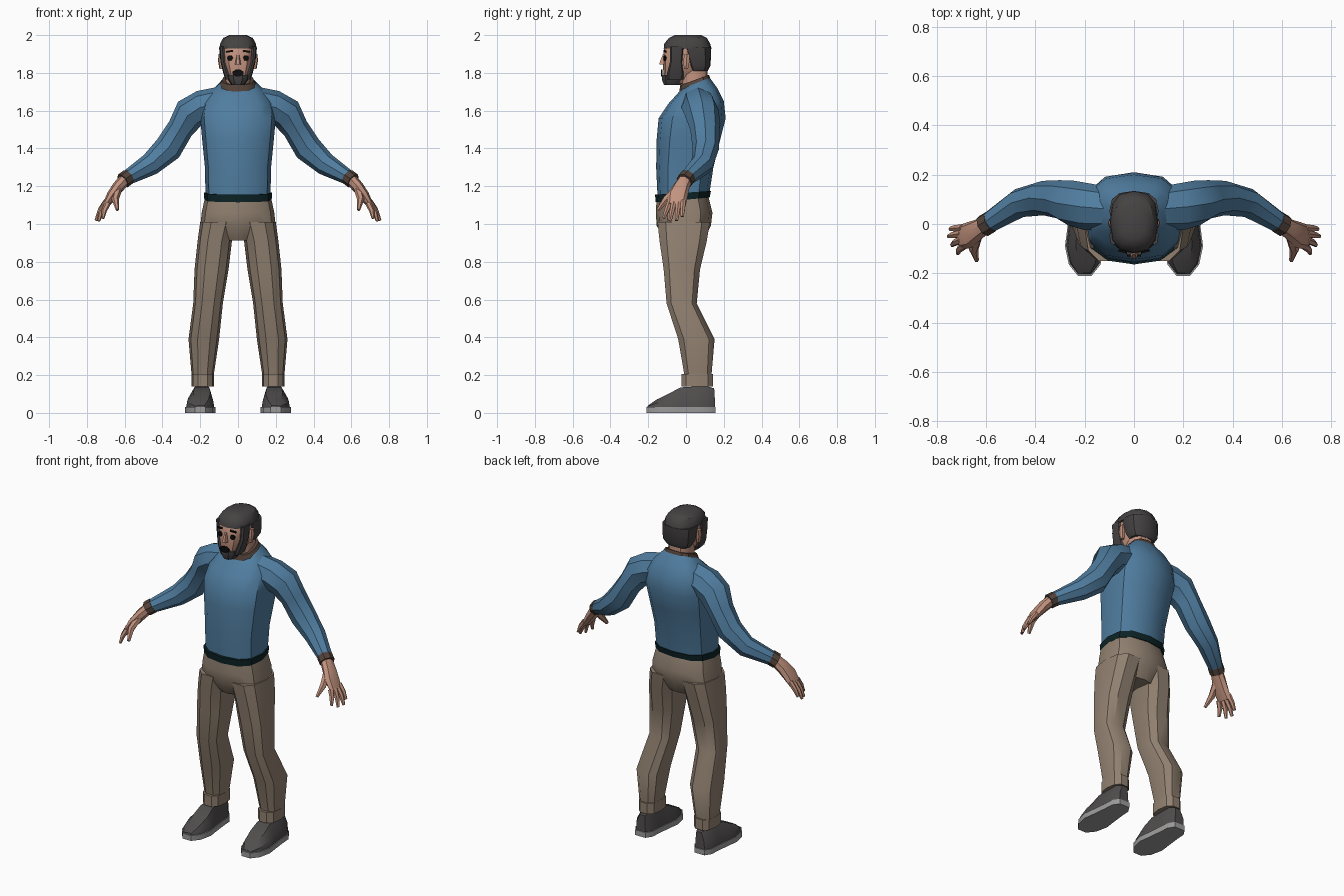
import bpy, bmesh, math
from mathutils import Vector

if "Cube" in bpy.data.objects:
    bpy.data.objects.remove(bpy.data.objects["Cube"])


def mat(name, r, g, b):
    m = bpy.data.materials.new(name)
    m.diffuse_color = (r, g, b, 1)
    m.use_nodes = True
    m.node_tree.nodes["Principled BSDF"].inputs["Base Color"].default_value = m.diffuse_color
    return m


BLUE = mat("sweater_blue", .08, .205, .35)
TAN = mat("trouser_tan", .285, .22, .165)
SKIN = mat("skin", .54, .29, .21)
HAIR = mat("hair_grey", .06, .055, .055)
SHOE = mat("shoe_grey", .08, .074, .074)
SOLE = mat("sole_grey", .33, .33, .33)
BELT = mat("hem_dark_teal", .004, .017, .019)
TRIM = mat("trim_brown", .085, .055, .042)
BLACK = mat("black", .004, .004, .004)


def loft(name, rings, material, mirror=False, angle=35):
    """Skin a list of equal-length point rings and cap both ends."""
    bm = bmesh.new()
    vs = [[bm.verts.new(p) for p in r] for r in rings]
    n = len(vs[0])
    for a, b in zip(vs, vs[1:]):
        for i in range(n):
            j = (i + 1) % n
            bm.faces.new((a[i], a[j], b[j], b[i]))
    bm.faces.new(vs[0])
    bm.faces.new(vs[-1])
    bmesh.ops.recalc_face_normals(bm, faces=bm.faces)
    me = bpy.data.meshes.new(name)
    bm.to_mesh(me)
    bm.free()
    ob = bpy.data.objects.new(name, me)
    bpy.context.collection.objects.link(ob)
    me.materials.append(material)
    bpy.ops.object.select_all(action='DESELECT')
    ob.select_set(True)
    bpy.context.view_layer.objects.active = ob
    bpy.ops.object.shade_smooth_by_angle(angle=math.radians(angle))
    if mirror:
        ob.modifiers.new("mirror", 'MIRROR')
    return ob


def level(x0, x1, y0, y1, zf, zb=None, n=12, e=2.6):
    """Rounded horizontal ring filling a box; zf/zb are front and back heights."""
    zb = zf if zb is None else zb
    pts = []
    for i in range(n):
        a = 2 * math.pi * i / n
        c, s = [math.copysign(abs(t) ** (2 / e), t) if abs(t) > 1e-6 else 0
                for t in (math.cos(a), math.sin(a))]
        pts.append(((x0 + x1) / 2 + c * (x1 - x0) / 2,
                    (y0 + y1) / 2 + s * (y1 - y0) / 2,
                    zf + (zb - zf) * (s + 1) / 2))
    return pts


def body(hw, y0, y1, zf, zb=None, n=12):
    return level(-hw, hw, y0, y1, zf, zb, n)


def tube(path, n=8):
    """Rings across a path of (x, y, z, radius in xz plane, radius in depth)."""
    ps = [Vector(p[:3]) for p in path]
    rings = []
    for i, p in enumerate(path):
        t = (ps[min(i + 1, len(ps) - 1)] - ps[max(i - 1, 0)]).normalized()
        u = t.cross(Vector((0, 1, 0))).normalized()
        v = u.cross(t)
        rings.append([ps[i] + u * p[3] * math.cos(2 * math.pi * k / n)
                      + v * p[4] * math.sin(2 * math.pi * k / n) for k in range(n)])
    return rings


def plate(name, x, y, z, w, d, h, material, turn=0, roll=0, n=4, mirror=True):
    """Thin facing plate with n sides, w wide and h high."""
    rings = []
    for dy in (-d / 2, d / 2):
        ring = []
        for k in range(n):
            a = 2 * math.pi * (k + .5) / n
            f = math.cos(math.pi / n)
            px, pz = w / 2 * math.cos(a) / f, h / 2 * math.sin(a) / f
            px, pz = (px * math.cos(roll) - pz * math.sin(roll),
                      px * math.sin(roll) + pz * math.cos(roll))
            ring.append((x + px * math.cos(turn) - dy * math.sin(turn),
                         y + px * math.sin(turn) + dy * math.cos(turn), z + pz))
        rings.append(ring)
    loft(name, rings, material, mirror)


# Sweater: trunk, hem, neckline
loft("sweater_body", [body(.172, -.15, .122, 1.13, 1.15),
                      body(.175, -.158, .145, 1.30),
                      body(.19, -.155, .182, 1.45),
                      body(.2, -.145, .21, 1.56),
                      body(.19, -.095, .2, 1.635, 1.65),
                      body(.145, -.045, .165, 1.69, 1.72),
                      body(.095, -.025, .125, 1.715, 1.775)], BLUE)
loft("sweater_hem", [body(.178, -.16, .125, 1.115, 1.14),
                     body(.181, -.164, .132, 1.155, 1.175)], BELT)
loft("collar", [body(.1, -.036, .13, 1.70, 1.765),
                body(.085, -.03, .122, 1.735, 1.79)], TRIM)

# Sleeves and wrist bands
loft("sleeve", tube([(.08, .06, 1.645, .085, .085),
                     (.19, .07, 1.62, .088, .095),
                     (.255, .085, 1.585, .088, .092),
                     (.305, .1, 1.505, .07, .078),
                     (.37, .105, 1.40, .075, .07),
                     (.465, .085, 1.315, .06, .06),
                     (.595, .002, 1.24, .038, .042)]), BLUE, True)
loft("wrist_band", tube([(.58, .01, 1.25, .042, .046),
                         (.61, -.008, 1.228, .042, .046)]), TRIM, True)

# Hands
loft("palm", tube([(.595, .0, 1.24, .032, .036),
                   (.635, -.025, 1.195, .032, .044),
                   (.668, -.045, 1.15, .028, .054),
                   (.70, -.052, 1.10, .018, .05)]), SKIN, True)
fingers = [((.69, -.088, 1.11), (.715, -.118, 1.03)),
           ((.70, -.065, 1.11), (.738, -.085, 1.015)),
           ((.70, -.04, 1.11), (.752, -.05, 1.018)),
           ((.695, -.015, 1.12), (.745, -.02, 1.04))]
for i, (a, b) in enumerate(fingers):
    mid = [(p + q) / 2 for p, q in zip(a, b)]
    loft(f"finger_{i + 1}", tube([(*a, .017, .016), (mid[0] + .006, mid[1], mid[2], .014, .014),
                                  (*b, .008, .009)], 6), SKIN, True)
loft("thumb", tube([(.635, -.04, 1.19, .024, .024), (.65, -.105, 1.13, .019, .02),
                    (.638, -.148, 1.075, .009, .01)], 6), SKIN, True)

# Trousers: hips, legs, turned-up cuffs
loft("trouser_hips", [body(.175, -.155, .12, 1.14),
                      body(.192, -.16, .14, 1.06),
                      body(.2, -.155, .132, .99),
                      body(.1, -.11, .09, .912)], TAN)
loft("trouser_leg", [level(x0, x1, y0, y1, z, n=10) for x0, x1, y0, y1, z in (
    (.005, .2, -.156, .132, 1.01),
    (.032, .214, -.145, .115, .91),
    (.05, .23, -.122, .078, .76),
    (.08, .237, -.106, .06, .58),
    (.1, .262, -.045, .155, .39),
    (.133, .243, -.006, .135, .17))], TAN, True)
loft("trouser_cuff", [level(.127, .247, -.028, .146, .14, n=10),
                      level(.127, .247, -.028, .146, .205, n=10)], TAN, True)

# Shoes: stations along the foot (y, half width, height of upper)
foot = [(-.21, .028, .04), (-.165, .064, .07), (-.09, .08, .105),
        (-.03, .072, .135), (.06, .062, .14), (.12, .058, .14), (.157, .034, .13)]
CX = .2
loft("shoe_sole", [[(CX - w, y, 0), (CX - w, y, .032), (CX + w, y, .032), (CX + w, y, 0)]
                   for y, w, h in foot], SOLE, True)
loft("shoe_upper", [[(CX - w * .93, y * .97, .03), (CX - w * .85, y * .97, .03 + (h - .03) * .5),
                     (CX - w * .6 - .005, y * .95, h), (CX + w * .6 - .012, y * .95, h),
                     (CX + w * .85, y * .97, .03 + (h - .03) * .5), (CX + w * .93, y * .97, .03)]
                    for y, w, h in foot], SHOE, True)

# Head and neck
loft("neck", [body(.068, -.022, .115, 1.70), body(.064, -.03, .112, 1.85)], SKIN)
loft("head", [body(.036, -.108, .0, 1.745),
              body(.062, -.12, .07, 1.79),
              body(.082, -.121, .11, 1.85),
              body(.088, -.117, .12, 1.93),
              body(.07, -.085, .1, 1.98)], SKIN)
loft("ear", [level(.075, .098, -.012, .012, 1.82, n=6), level(.08, .106, -.016, .022, 1.865, n=6),
             level(.08, .102, -.01, .02, 1.9, n=6)], SKIN, True)
loft("nose", [level(-.016, .016, -.143, -.1, 1.845, n=6), level(-.013, .013, -.14, -.1, 1.86, n=6),
              level(-.007, .007, -.123, -.1, 1.9, n=6)], SKIN)

# Hair, sideburns and beard
loft("hair_back", [body(.075, .02, .115, 1.81), body(.094, .005, .13, 1.84),
                   body(.1, -.03, .134, 1.935)], HAIR)
loft("hair_top", [body(.098, -.118, .134, 1.93), body(.095, -.115, .128, 1.955),
                  body(.078, -.09, .11, 1.985), body(.045, -.06, .08, 2.0)], HAIR)
loft("sideburn", [level(.03, .066, -.1, -.015, 1.765, n=8),
                  level(.045, .078, -.1, -.01, 1.80, n=8),
                  level(.062, .093, -.085, -.018, 1.86, n=8),
                  level(.066, .099, -.085, -.01, 1.94, n=8)], HAIR, True)
loft("beard", [body(.034, -.118, -.025, 1.735, n=10), body(.055, -.13, -.005, 1.765, n=10),
               body(.06, -.128, .0, 1.79, n=10)], HAIR)

# Painted face details
plate("eye", .042, -.112, 1.878, .028, .009, .028, BLACK, turn=.23, n=10)
plate("eyebrow", .046, -.111, 1.914, .036, .009, .009, BLACK, turn=.23, roll=-.15)
plate("mouth", 0, -.128, 1.799, .058, .009, .036, BLACK, n=8, mirror=False)
